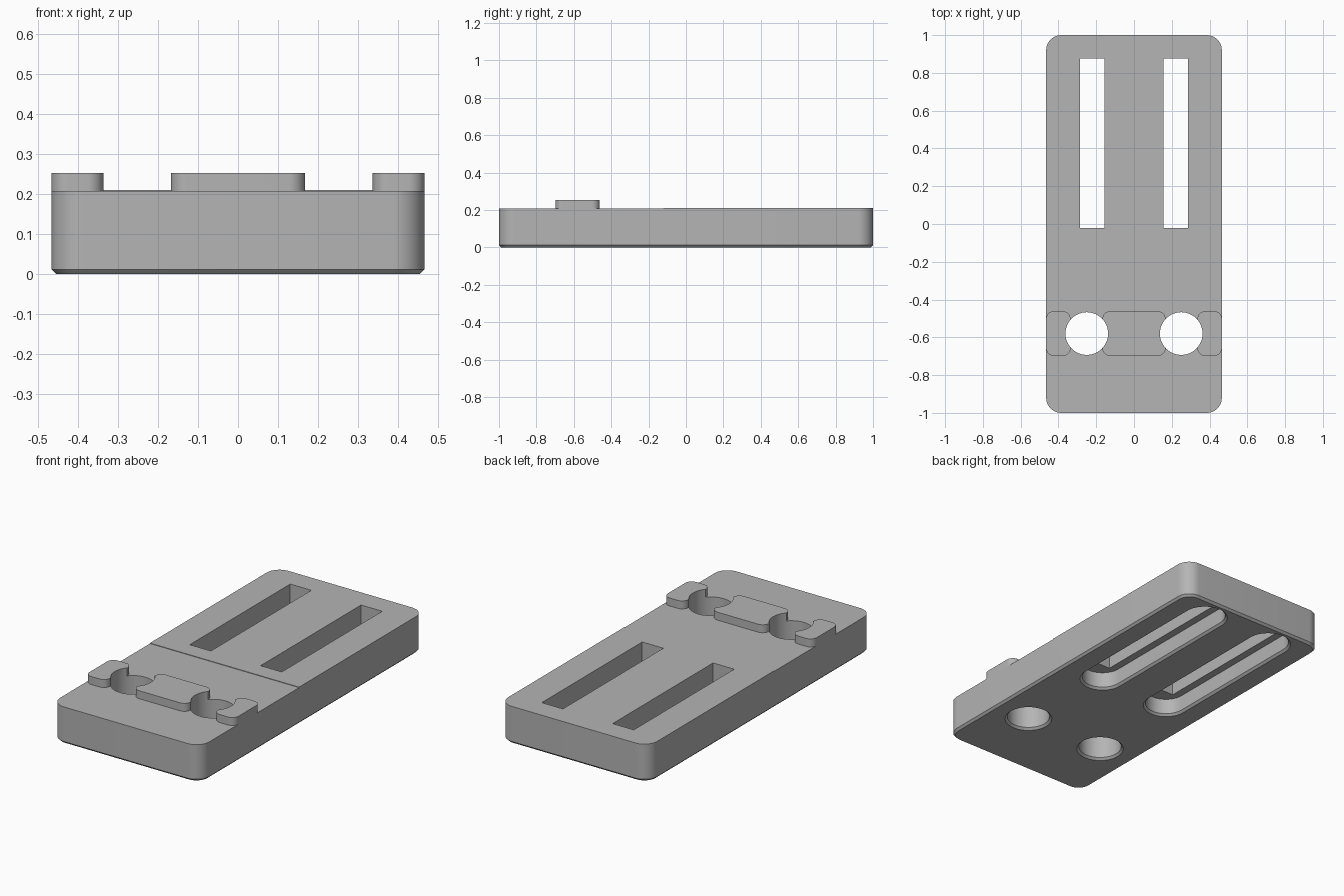
import bpy, bmesh, math

if "Cube" in bpy.data.objects:
    bpy.data.objects.remove(bpy.data.objects["Cube"])

grey = bpy.data.materials.new("light grey")
grey.diffuse_color = (0.46, 0.46, 0.46, 1)
grey.use_nodes = True
grey.node_tree.nodes["Principled BSDF"].inputs["Base Color"].default_value = grey.diffuse_color


def rounded(x0, x1, y0, y1, r, n=12):
    """Outline of a rounded rectangle (also circle or long slot)."""
    pts = []
    corners = [(x1 - r, y1 - r), (x0 + r, y1 - r), (x0 + r, y0 + r), (x1 - r, y0 + r)]
    for k, (cx, cy) in enumerate(corners):
        for i in range(n + 1):
            a = math.pi / 2 * (k + i / n)
            pts.append((cx + r * math.cos(a), cy + r * math.sin(a)))
    return pts


def loft(name, layers):
    """Solid through a stack of (outline, z) layers."""
    bm = bmesh.new()
    rings = [[bm.verts.new((x, y, z)) for x, y in pts] for pts, z in layers]
    bm.faces.new(rings[0][::-1])
    bm.faces.new(rings[-1])
    for a, b in zip(rings, rings[1:]):
        for i in range(len(a)):
            j = (i + 1) % len(a)
            bm.faces.new((a[i], a[j], b[j], b[i]))
    bmesh.ops.remove_doubles(bm, verts=bm.verts, dist=1e-5)
    bmesh.ops.recalc_face_normals(bm, faces=bm.faces)
    me = bpy.data.meshes.new(name)
    bm.to_mesh(me)
    bm.free()
    ob = bpy.data.objects.new(name, me)
    bpy.context.collection.objects.link(ob)
    me.materials.append(grey)
    return ob


def box(name, x0, x1, y0, y1, z0, z1):
    sq = [(x0, y0), (x1, y0), (x1, y1), (x0, y1)]
    return loft(name, [(sq, z0), (sq, z1)])


def cut(target, cutter):
    mod = target.modifiers.new("cut", 'BOOLEAN')
    mod.operation, mod.solver, mod.object = 'DIFFERENCE', 'EXACT', cutter
    bpy.context.view_layer.objects.active = target
    bpy.ops.object.modifier_apply(modifier=mod.name)
    bpy.data.objects.remove(cutter, do_unlink=True)


def flared(name, cx, y0, y1, r, top, c):
    """Slot or hole cutter with a chamfered mouth at z = 0."""
    def ring(g):
        return rounded(cx - r - g, cx + r + g, y0 - r - g, y1 + r + g, r + g)
    return loft(name, [(ring(2 * c), -c), (ring(0), c), (ring(0), top)])


W, C, TOP, LOW = 0.465, 0.012, 0.21, 0.207
HX, HY, HR = 0.25, -0.58, 0.113

# Base plate with a chamfered bottom edge
outline = rounded(-W, W, -1, 1, 0.08)
plate = loft("base_plate", [(rounded(-W + C, W - C, -1 + C, 1 - C, 0.08 - C), 0),
                            (outline, C), (outline, TOP)])
# Front part of the top sits a hair lower
cut(plate, box("step_cutter", -1, 1, -1.5, -0.12, LOW, 0.4))

for s in (-1, 1):
    # Round holes, wide pocket underneath, narrow slot on top
    cut(plate, flared("hole_cutter", s * HX, HY, HY, HR, 0.4, C))
    cut(plate, flared("pocket_cutter", s * 0.221, 0.002, 0.852, 0.109, 0.1, C))
    cut(plate, box("slot_cutter", s * 0.221 - 0.066, s * 0.221 + 0.066,
                   -0.02, 0.875, 0.06, 0.4))

# Raised locating pads, hollowed by the round holes
parts = [plate]
for name, x0, x1 in (("left_pad", -W, -0.336), ("middle_pad", -0.167, 0.167),
                     ("right_pad", 0.336, W)):
    pad = loft(name, [(rounded(x0, x1, -0.698, -0.462, 0.04), z) for z in (LOW, 0.252)])
    for s in (-1, 1):
        if x0 < s * HX + HR and x1 > s * HX - HR:
            cut(pad, flared("pad_cutter", s * HX, HY, HY, HR, 0.4, C))
    parts.append(pad)

# Smooth the round walls, keep edges crisp
for ob in parts:
    bpy.ops.object.select_all(action='DESELECT')
    ob.select_set(True)
    bpy.context.view_layer.objects.active = ob
    bpy.ops.object.shade_smooth_by_angle(angle=math.radians(30))
